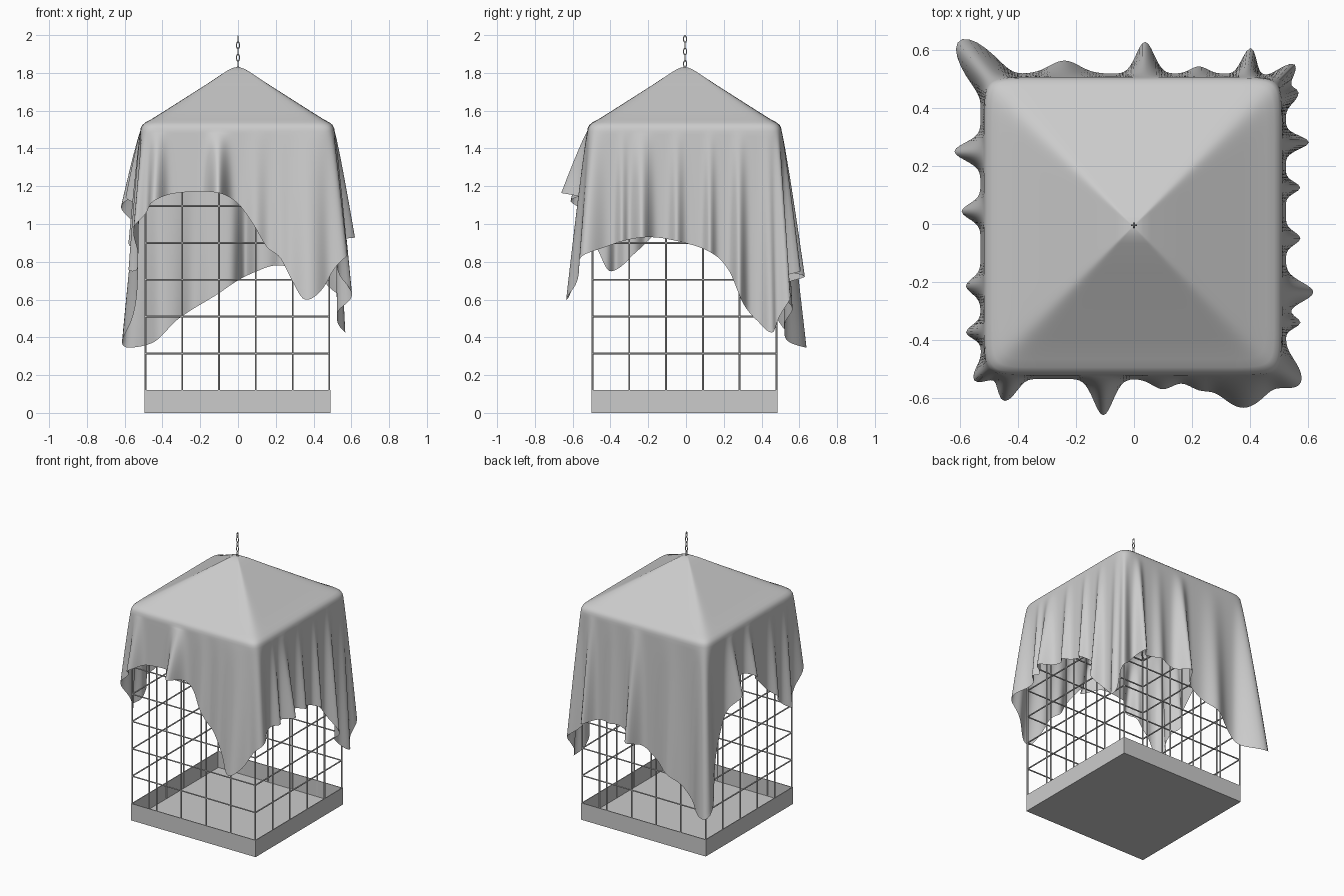
import bpy, bmesh, math
from mathutils import Vector, Matrix

if "Cube" in bpy.data.objects:
    bpy.data.objects.remove(bpy.data.objects["Cube"])

CX, CY = -0.003, -0.008      # cage centre
HALF = 0.515                 # half width of the cloth at the eaves


def finish(bm, name, smooth=False):
    bmesh.ops.recalc_face_normals(bm, faces=bm.faces)
    me = bpy.data.meshes.new(name)
    bm.to_mesh(me)
    bm.free()
    for p in me.polygons:
        p.use_smooth = smooth
    ob = bpy.data.objects.new(name, me)
    bpy.context.collection.objects.link(ob)
    return ob


def rod(bm, a, b, r=0.005):
    a, b = Vector(a), Vector(b)
    d = b - a
    m = Matrix.Translation((a + b) / 2) @ d.to_track_quat('Z', 'Y').to_matrix().to_4x4()
    bmesh.ops.create_cone(bm, cap_ends=True, segments=6, radius1=r, radius2=r,
                          depth=d.length, matrix=m)


# open tray
bm = bmesh.new()
bmesh.ops.create_cube(bm, size=1, matrix=Matrix.Translation((CX, CY, 0.06))
                      @ Matrix.Diagonal((0.984, 0.984, 0.12, 1)))
top = [f for f in bm.faces if f.normal.z > 0.9]
bmesh.ops.delete(bm, geom=top, context='FACES_ONLY')
tray = finish(bm, "tray")
mod = tray.modifiers.new("walls", 'SOLIDIFY')
mod.thickness, mod.offset = 0.008, -1

# wire cage: four gridded sides and the roof frame
bm = bmesh.new()
W, N, STEP = 0.487, 5, 0.195
for side in range(4):
    rot = Matrix.Translation((CX, CY, 0)) @ Matrix.Rotation(side * math.pi / 2, 4, 'Z')
    for i in range(N):
        x = -W + i * 2 * W / N
        rod(bm, rot @ Vector((x, -W, 0.01)), rot @ Vector((x, -W, 1.49)))
    for k in range(1, 8):
        z = 0.12 + k * STEP
        rod(bm, rot @ Vector((-W, -W, z)), rot @ Vector((W, -W, z)))
    rod(bm, rot @ Vector((-W, -W, 1.49)), rot @ Vector((0, 0, 1.80)))
finish(bm, "wire_cage")

# chain of alternating oval links
bm = bmesh.new()
for i in range(6):
    z = 1.815 + i * 0.0328
    turn = Matrix.Translation((0, -0.005, z)) @ Matrix.Rotation(i * math.pi / 2, 4, 'Z')
    rings = []
    for a in range(14):
        t = a * math.tau / 14
        ring = []
        for b in range(6):
            u = b * math.tau / 6
            r = 0.003 * math.cos(u)
            ring.append(bm.verts.new(turn @ Vector(((0.008 + r) * math.cos(t),
                                                    0.003 * math.sin(u),
                                                    (0.018 + r) * math.sin(t)))))
        rings.append(ring)
    for a in range(14):
        p, q = rings[a], rings[(a + 1) % 14]
        for b in range(6):
            bm.faces.new((p[b], q[b], q[(b + 1) % 6], p[(b + 1) % 6]))
finish(bm, "chain", True)

# draped cloth: hem height along the perimeter (0-1 front, 1-2 right, 2-3 back, 3-4 left)
HEM = [(0, 1.0), (.1, 1.13), (.2, 1.165), (.4, 1.165), (.5, 1.11), (.58, 1.0), (.65, .88),
       (.72, .82), (.78, .7), (.84, .6), (.92, .66), (1, .81), (1.1, .88), (1.3, .93),
       (1.5, .9), (1.65, .84), (1.73, .75), (1.8, .58), (1.88, .48), (1.94, .43), (2, .6),
       (2.1, .74), (2.3, .78), (2.4, .75), (2.5, .7), (2.6, .63), (2.8, .5), (2.97, .345),
       (3.03, .45), (3.1, .75), (3.2, 1.0), (3.3, 1.15), (3.4, 1.17), (3.5, 1.1),
       (3.62, .98), (3.75, .85), (3.88, .75), (3.95, .88), (4, 1.0)]
# folds: position, depth, width
FOLDS = [(.09, .08, .035), (.4, .125, .045), (.6, .035, .05), (.72, .03, .05), (.86, .1, .09),
         (1.02, .08, .05), (1.18, .05, .025), (1.28, .095, .045), (1.46, .05, .03),
         (1.63, .05, .025), (1.78, .08, .03), (1.93, .05, .03), (2.0, .08, .03),
         (2.12, .09, .028), (2.28, .025, .04), (2.46, .11, .042), (2.73, .045, .07),
         (2.985, .17, .05), (3.25, .09, .04), (3.45, .065, .035), (3.7, .05, .035),
         (3.85, .05, .028), (3.99, .055, .035)]


def hem(s):
    n = len(HEM) - 1
    i = max(k for k in range(n) if HEM[k][0] <= s)

    def slope(k):
        a, b = HEM[(k - 1) % n], HEM[(k + 1) % n]
        return (b[1] - a[1]) / ((b[0] - a[0]) % 4)
    (s0, z0), (s1, z1) = HEM[i], HEM[i + 1]
    h = s1 - s0
    t = (s - s0) / h
    return (z0 * (1 + 2 * t) * (1 - t) ** 2 + slope(i) * h * t * (1 - t) ** 2
            + z1 * t * t * (3 - 2 * t) - slope(i + 1) * h * t * t * (1 - t))


def fold(s):
    total = 0.012
    for c, amp, w in FOLDS:
        d = (s - c + 2) % 4 - 2
        total += amp * math.exp(-(d / w) ** 2)
    return total


def outline(s):
    """Rounded unit square point and its outward normal."""
    u = (s % 1) * 2 - 1
    x, y = [(u, -1), (1, u), (-u, 1), (-1, -u)][int(s) % 4]
    p = 16
    k = (abs(x) ** p + abs(y) ** p) ** (-1 / p)
    n = Vector((math.copysign(abs(x) ** 7, x), math.copysign(abs(y) ** 7, y), 0)).normalized()
    return Vector((x * k, y * k, 0)), n


ROOF = [(.015, 1.829), (.035, 1.822), (.06, 1.808), (.16, 1.742), (.27, 1.672), (.38, 1.602),
        (.46, 1.552), (.487, 1.538), (.504, 1.524), (.512, 1.508), (HALF, 1.49)]
COLS, ROWS = 400, 36
bm = bmesh.new()
apex = bm.verts.new((CX, CY, 1.831))
cols = []
for c in range(COLS):
    s = 4 * c / COLS
    p, n = outline(s)
    base = Vector((CX, CY, 0))
    col = [bm.verts.new(base + p * r + Vector((0, 0, z))) for r, z in ROOF]
    low, out = hem(s), fold(s)
    for r in range(1, ROWS + 1):
        t = r / ROWS
        q = base + p * HALF + n * (out * t ** 0.9)
        q.z = 1.49 + (low - 1.49) * t
        col.append(bm.verts.new(q))
    cols.append(col)
for c in range(COLS):
    a, b = cols[c], cols[(c + 1) % COLS]
    bm.faces.new((apex, a[0], b[0]))
    for r in range(len(a) - 1):
        bm.faces.new((a[r], a[r + 1], b[r + 1], b[r]))
finish(bm, "cloth_cover", True)
